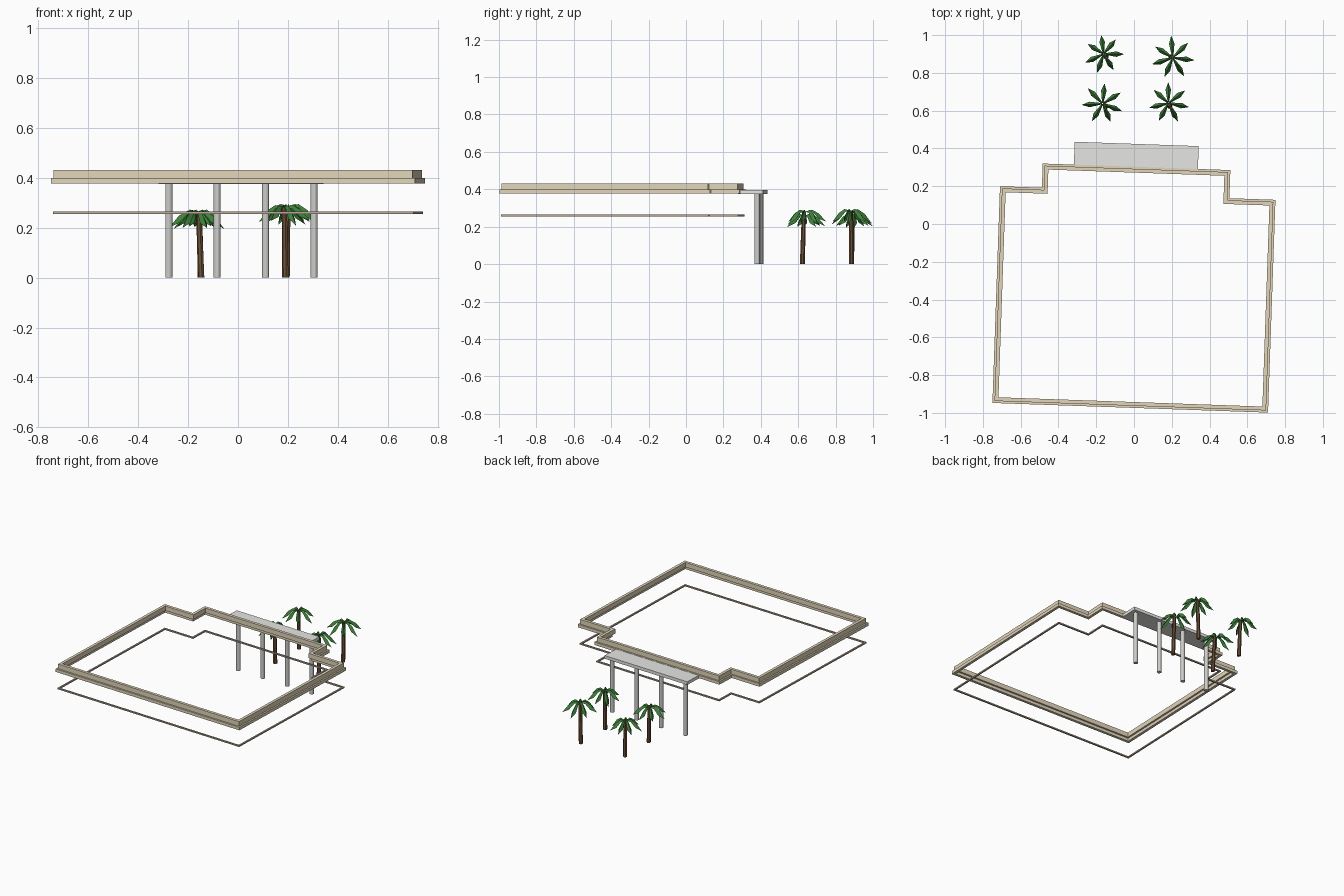
import bpy
import math
import random
from mathutils import Matrix, Vector

random.seed(4)
cube = bpy.data.objects.get("Cube")
if cube:
    bpy.data.objects.remove(cube, do_unlink=True)


def linear(c):
    c /= 255
    return c / 12.92 if c <= 0.04045 else ((c + 0.055) / 1.055) ** 2.4


def material(name, rgb):
    mat = bpy.data.materials.new(name)
    mat.use_nodes = True
    col = (*[linear(c) for c in rgb], 1)
    mat.diffuse_color = col
    bsdf = mat.node_tree.nodes["Principled BSDF"]
    bsdf.inputs["Base Color"].default_value = col
    bsdf.inputs["Roughness"].default_value = 0.9
    return mat


TAN = material("tan stucco", (226, 214, 187))
TAUPE = material("taupe trim", (186, 170, 154))
PALE = material("pale concrete", (230, 231, 227))
GREY = material("column grey", (206, 206, 203))
BARK = material("bark brown", (110, 82, 56))
LEAF = material("palm green", (62, 128, 58))

# The building sits slightly turned on its plot
TURN = Matrix.Rotation(math.radians(-2), 4, "Z")


def add_mesh(name, verts, faces, mat, matrix=None):
    mesh = bpy.data.meshes.new(name)
    mesh.from_pydata(verts, [], faces)
    if matrix:
        mesh.transform(matrix)
    mesh.materials.append(mat)
    mesh.update()
    obj = bpy.data.objects.new(name, mesh)
    bpy.context.collection.objects.link(obj)
    return obj


def inset_loop(points, dist):
    """Move a counter-clockwise outline inward with mitred corners."""
    out = []
    for i, p in enumerate(points):
        a = (p - points[i - 1]).normalized()
        b = (points[(i + 1) % len(points)] - p).normalized()
        na, nb = Vector((-a.y, a.x)), Vector((-b.y, b.x))
        out.append(p + (na + nb) * dist / (1 + na.dot(nb)))
    return out


def ring(name, outline, d0, d1, z0, z1, mat):
    """Rectangular band running round the outline between two insets."""
    n = len(outline)
    verts = []
    for d, z in ((d0, z0), (d0, z1), (d1, z1), (d1, z0)):
        verts += [(p.x, p.y, z) for p in inset_loop(outline, d)]
    faces = []
    for j in range(4):
        k = (j + 1) % 4
        for i in range(n):
            h = (i + 1) % n
            faces.append((j * n + i, j * n + h, k * n + h, k * n + i))
    return add_mesh(name, verts, faces, mat, TURN)


def tube(name, rings, sides, mat, matrix=None):
    """Capped tube through (centre, radius) rings."""
    verts, faces = [], []
    for c, r in rings:
        for i in range(sides):
            a = math.tau * (i + 0.5) / sides
            verts.append((c[0] + r * math.cos(a), c[1] + r * math.sin(a), c[2]))
    for j in range(len(rings) - 1):
        for i in range(sides):
            h = (i + 1) % sides
            faces.append((j * sides + i, j * sides + h,
                          (j + 1) * sides + h, (j + 1) * sides + i))
    faces.append(tuple(reversed(range(sides))))
    faces.append(tuple(range(len(verts) - sides, len(verts))))
    return add_mesh(name, verts, faces, mat, matrix)


# Roof outline with a projecting rear bay
outline = [Vector(p) for p in (
    (-.716, -.973), (.744, -.973), (.744, .154), (.500, .154),
    (.500, .303), (-.494, .303), (-.494, .175), (-.716, .175))]

# Parapet in two overlapping tiers, and the thin trim band below it
ring("parapet_lower_tier", outline, 0, .019, .377, .398, TAN)
ring("parapet_upper_tier", outline, .011, .031, .398, .431, TAN)
ring("trim_band", outline, .008, .019, .255, .264, TAUPE)

# Canopy slab
x0, x1, y0, y1, z0, z1 = -.329, .328, .29, .424, .374, .396
corners = [(x, y, z) for z in (z0, z1) for x, y in ((x0, y0), (x1, y0), (x1, y1), (x0, y1))]
add_mesh("canopy", corners,
         [(3, 2, 1, 0), (4, 5, 6, 7)] + [(i, (i + 1) % 4, (i + 1) % 4 + 4, i + 4) for i in range(4)],
         PALE, TURN)

# Columns
for i in range(4):
    x = -.291 + .194 * i
    tube(f"column_{i + 1}", [((x, .391, 0), .0145), ((x, .391, z0), .0145)], 12, GREY, TURN)


# Palms: slightly leaning trunk and a crown of folded, drooping fronds
FROND = [(.003, .003, -.008, .003), (.035, .009, 0, .014),
         (.068, .0145, -.022, .028), (.105, .0005, -.072, 0)]


def palm(name, base, crown, start, spread):
    bx, by = base
    top = Vector(crown)
    rings = []
    for t, r in ((0, .0135), (.5, .0125), (1, .011)):
        s = t * .5
        rings.append(((bx + (top.x - bx) * s, by + (top.y - by) * s, (top.z - .008) * t), r))
    tube(name + "_trunk", rings, 7, BARK)

    verts, faces = [], []
    for i in range(7):
        turn = Matrix.Rotation(math.radians(start + i * 360 / 7 + random.uniform(-4, 4)), 3, "Z")
        size = spread * random.uniform(.95, 1.05)
        droop = random.uniform(.85, 1.15)
        n = len(verts)
        for r, w, z, sag in FROND:
            for side in (1, 0, -1):
                p = Vector((r * size, w * side, z * droop - sag * abs(side)))
                verts.append(top + turn @ p)
        for j in range(len(FROND) - 1):
            for k in (0, 1):
                a = n + j * 3 + k
                faces.append((a, a + 1, a + 4, a + 3))
    add_mesh(name + "_fronds", verts, faces, LEAF)


palm("palm_rear_right", (-.148, .885), (-.161, .90, .272), 99, .98)
palm("palm_rear_left", (.195, .885), (.205, .880, .294), 93, 1.08)
palm("palm_near_right", (-.147, .622), (-.166, .637, .268), 84, 1.03)
palm("palm_near_left", (.19, .622), (.182, .640, .290), 90, 1.0)
